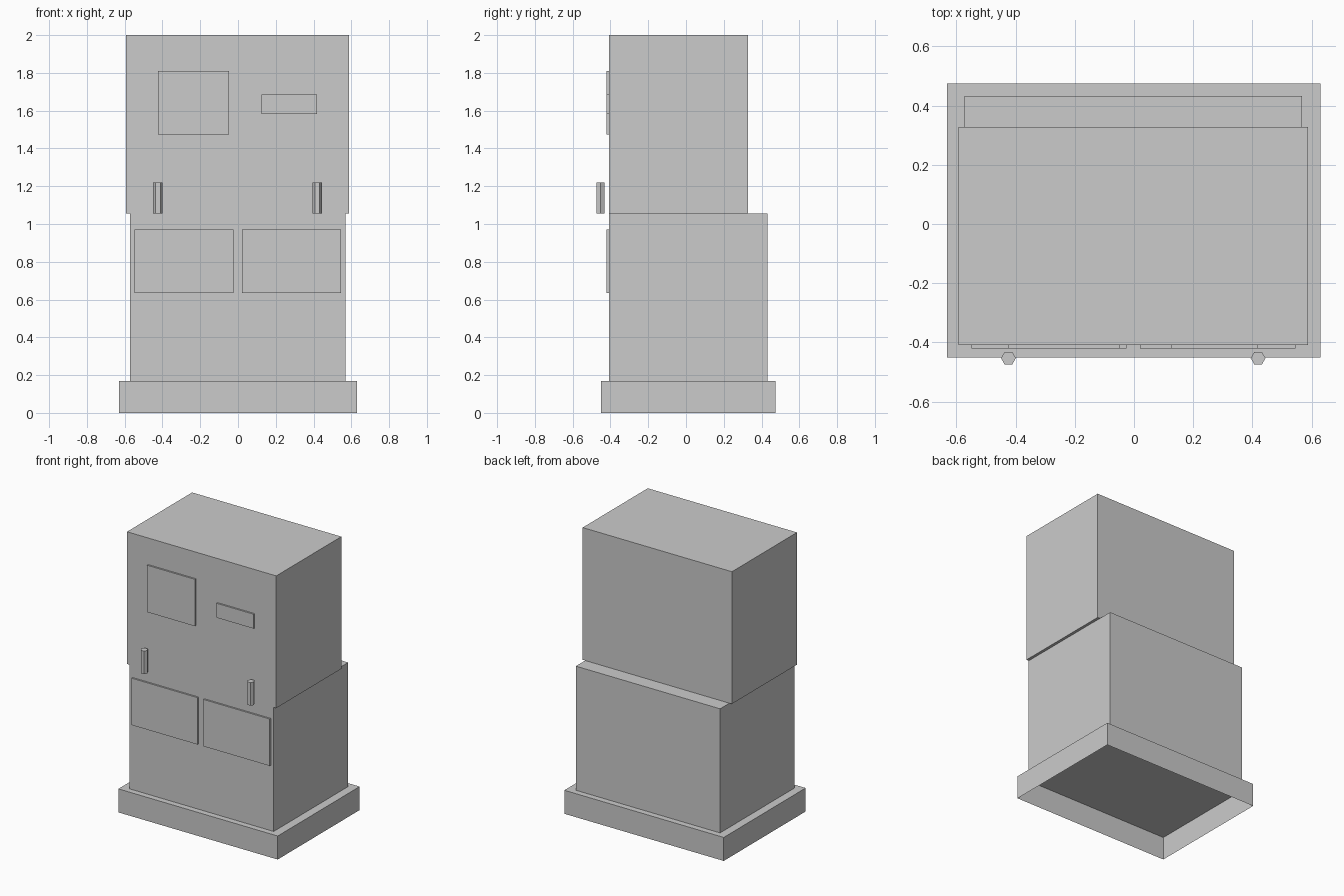
import bpy, bmesh, math
from mathutils import Matrix

if "Cube" in bpy.data.objects:
    bpy.data.objects.remove(bpy.data.objects["Cube"])


def finish(name, bm):
    mesh = bpy.data.meshes.new(name)
    bm.to_mesh(mesh)
    bm.free()
    obj = bpy.data.objects.new(name, mesh)
    bpy.context.collection.objects.link(obj)
    return obj


def box(name, x, y, z, open_bottom=False):
    bm = bmesh.new()
    size = [b - a for a, b in (x, y, z)]
    mid = [(a + b) / 2 for a, b in (x, y, z)]
    bmesh.ops.create_cube(bm, size=1, matrix=Matrix.Translation(mid) @ Matrix.Diagonal((*size, 1)))
    if open_bottom:
        bm.normal_update()
        under = [f for f in bm.faces if f.normal.z < -0.5]
        bmesh.ops.delete(bm, geom=under, context='FACES')
    return finish(name, bm)


def hex_handle(name, x):
    bm = bmesh.new()
    # hexagon with corners pointing along x
    place = Matrix.Translation((x, -0.453, 1.138)) @ Matrix.Rotation(math.pi / 2, 4, 'Z')
    bmesh.ops.create_cone(bm, cap_ends=True, segments=6, radius1=0.025, radius2=0.025,
                          depth=0.165, matrix=place)
    return finish(name, bm)


FRONT = -0.408

# Hollow plinth and the two stacked cabinet bodies
box("plinth", (-0.631, 0.629), (-0.45, 0.475), (0, 0.168), open_bottom=True)
box("lower_cabinet", (-0.572, 0.568), (FRONT, 0.432), (0.168, 1.055))
box("upper_cabinet", (-0.592, 0.588), (FRONT, 0.327), (1.055, 2.0))

# Thin raised panels on the front
panels = {
    "screen_panel": ((-0.424, -0.047), (1.475, 1.81)),
    "slot_panel": ((0.125, 0.418), (1.582, 1.685)),
    "left_door_panel": ((-0.549, -0.025), (0.635, 0.97)),
    "right_door_panel": ((0.02, 0.545), (0.635, 0.97)),
}
for name, (x, z) in panels.items():
    box(name, x, (-0.42, FRONT), z)

# Six-sided handles standing off the front
for name, x in (("left_handle", -0.424), ("right_handle", 0.419)):
    hex_handle(name, x)
